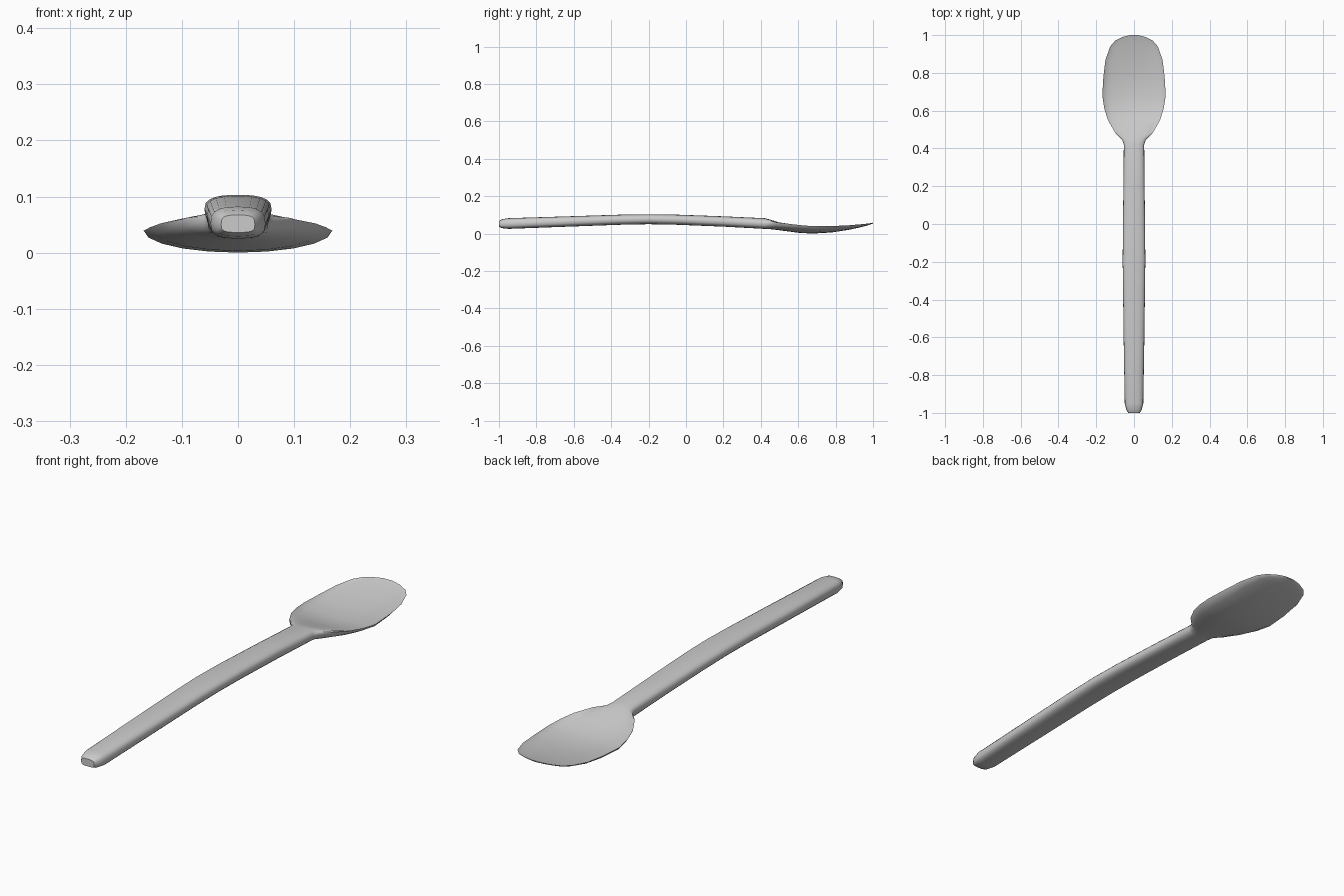
import bpy, bmesh, math

SIDES = 20
# y, half width, rim height, top centre, bottom centre, squareness
sections = [
    (-1.00, 0.030, 0.050, 0.067, 0.036, 3.5),   # handle end
    (-0.985, 0.040, 0.050, 0.076, 0.029, 3.0),
    (-0.95, 0.049, 0.052, 0.082, 0.025, 2.8),
    (-0.60, 0.055, 0.065, 0.093, 0.038, 2.7),
    (-0.35, 0.058, 0.074, 0.101, 0.047, 2.7),
    (-0.20, 0.060, 0.077, 0.103, 0.050, 2.7),
    (-0.05, 0.059, 0.074, 0.101, 0.047, 2.7),
    (0.20, 0.056, 0.064, 0.092, 0.037, 2.7),
    (0.42, 0.054, 0.054, 0.082, 0.025, 2.7),    # neck
    (0.445, 0.062, 0.058, 0.076, 0.024, 2.5),
    (0.48, 0.098, 0.060, 0.065, 0.020, 2.3),
    (0.55, 0.138, 0.052, 0.040, 0.011, 2.1),    # bowl
    (0.61, 0.157, 0.045, 0.023, 0.003, 2.0),
    (0.68, 0.168, 0.039, 0.014, 0.000, 2.0),
    (0.78, 0.162, 0.040, 0.018, 0.006, 2.0),
    (0.87, 0.151, 0.044, 0.030, 0.020, 2.0),
    (0.94, 0.126, 0.050, 0.043, 0.035, 2.0),
    (0.97, 0.100, 0.053, 0.050, 0.043, 2.0),
    (0.99, 0.060, 0.056, 0.055, 0.050, 2.0),
    (1.00, 0.022, 0.058, 0.058, 0.054, 2.0),
]


def ring(bm, y, half, rim, top, bottom, power):
    """Cross-section whose upper half may bulge up or be scooped down."""
    verts = []
    for i in range(SIDES):
        a = 2 * math.pi * i / SIDES
        c, s = math.cos(a), math.sin(a)
        x = math.copysign(abs(c) ** (2 / power), c) * half
        k = abs(s) ** (2 / power)
        z = rim + ((top if s > 0 else bottom) - rim) * k
        verts.append(bm.verts.new((x, y, z)))
    return verts


# Handle and bowl as one continuous loft
bm = bmesh.new()
rings = [ring(bm, *s) for s in sections]
for a, b in zip(rings, rings[1:]):
    for i in range(SIDES):
        j = (i + 1) % SIDES
        bm.faces.new((a[i], a[j], b[j], b[i]))
bm.faces.new(rings[0])
bm.faces.new(rings[-1])
bmesh.ops.recalc_face_normals(bm, faces=bm.faces)
mesh = bpy.data.meshes.new("spoon")
bm.to_mesh(mesh)
bm.free()
spoon = bpy.data.objects.new("spoon", mesh)
bpy.context.collection.objects.link(spoon)

# Smooth body with a crisp bowl rim and end
bpy.context.view_layer.objects.active = spoon
spoon.select_set(True)
bpy.ops.object.shade_smooth_by_angle(angle=math.radians(40))
